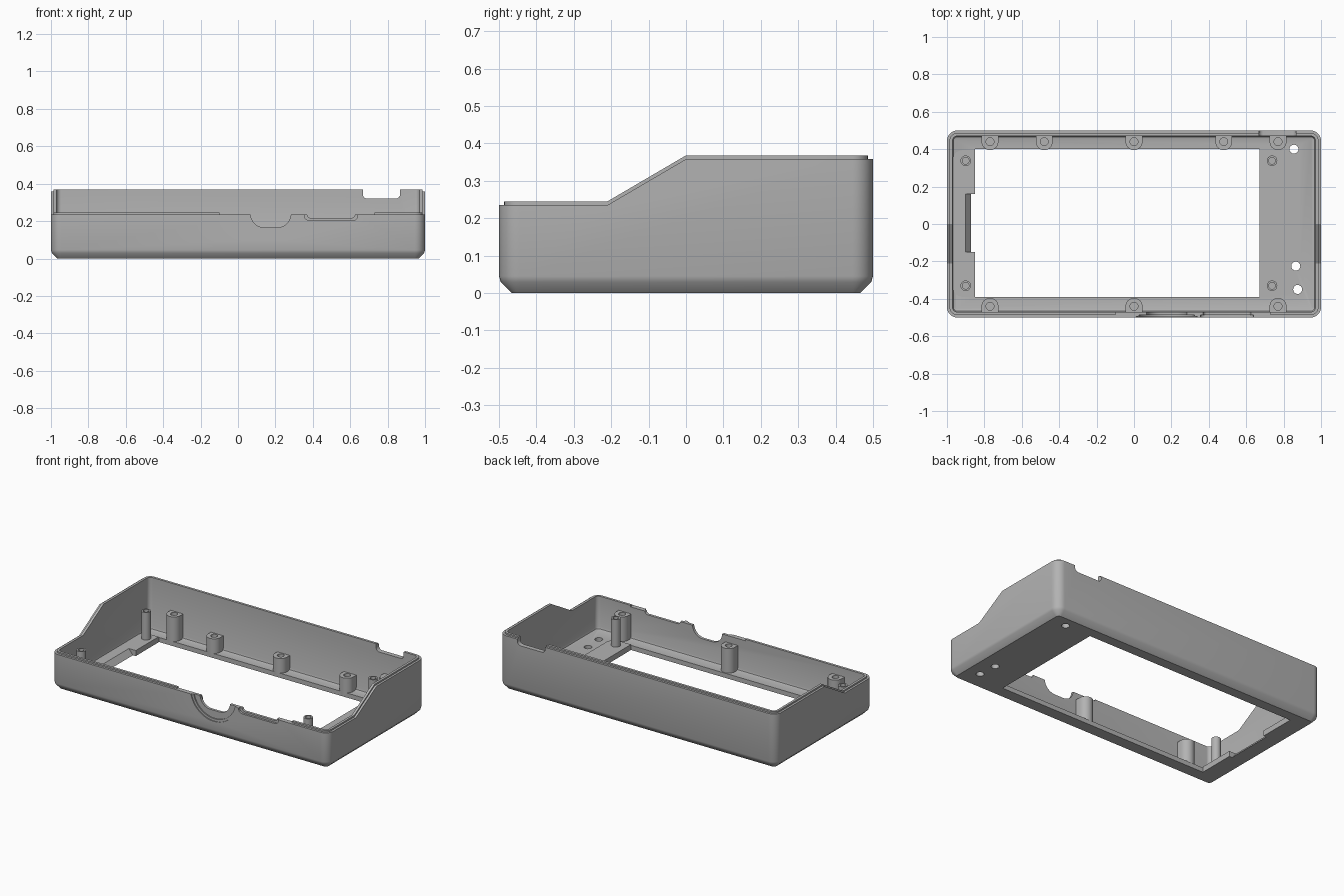
import bpy, bmesh, math

cube = bpy.data.objects.get("Cube")
if cube:
    bpy.data.objects.remove(cube, do_unlink=True)

grey = bpy.data.materials.new("plain grey")
grey.use_nodes = True
COLOUR = (0.45, 0.45, 0.45, 1)
grey.diffuse_color = COLOUR
grey.node_tree.nodes["Principled BSDF"].inputs["Base Color"].default_value = COLOUR


def loft(name, rings):
    """Closed solid through a stack of equal-length point rings."""
    bm = bmesh.new()
    rows = [[bm.verts.new(p) for p in ring] for ring in rings]
    n = len(rows[0])
    for low, high in zip(rows, rows[1:]):
        for i in range(n):
            j = (i + 1) % n
            bm.faces.new((low[i], low[j], high[j], high[i]))
    bm.faces.new(rows[0][::-1])
    bm.faces.new(rows[-1])
    bmesh.ops.recalc_face_normals(bm, faces=bm.faces)
    mesh = bpy.data.meshes.new(name)
    bm.to_mesh(mesh)
    bm.free()
    mesh.materials.append(grey)
    obj = bpy.data.objects.new(name, mesh)
    bpy.context.collection.objects.link(obj)
    return obj


def prism(name, pts, a, b, axis="z"):
    """Extrude a 2D outline from a to b along an axis."""
    place = {"x": lambda u, v, w: (w, u, v),
             "y": lambda u, v, w: (u, w, v),
             "z": lambda u, v, w: (u, v, w)}[axis]
    return loft(name, [[place(u, v, w) for u, v in pts] for w in (a, b)])


def rect(x0, x1, y0, y1):
    return [(x0, y0), (x1, y0), (x1, y1), (x0, y1)]


def arc(cx, cy, r, start, end, n):
    angles = [math.radians(start + (end - start) * i / n) for i in range(n + 1)]
    return [(cx + r * math.cos(t), cy + r * math.sin(t)) for t in angles]


def circle(cx, cy, r, n=24):
    return arc(cx, cy, r, 0, 360, n)[:-1]


def rounded(x0, x1, y0, y1, r, n=8):
    corners = ((x1 - r, y1 - r), (x0 + r, y1 - r), (x0 + r, y0 + r), (x1 - r, y0 + r))
    return [p for k, (x, y) in enumerate(corners)
            for p in arc(x, y, r, 90 * k, 90 * k + 90, n)]


def inset_ring(d, z):
    pts = rounded(-1 + d, 1 - d, -0.5 + d, 0.5 - d, 0.055 - d)
    return [(x, y, z) for x, y in pts]


def boolean(obj, tool, operation="DIFFERENCE"):
    mod = obj.modifiers.new("boolean", "BOOLEAN")
    mod.operation = operation
    mod.solver = "EXACT"
    mod.object = tool
    dg = bpy.context.evaluated_depsgraph_get()
    mesh = bpy.data.meshes.new_from_object(obj.evaluated_get(dg))
    obj.modifiers.clear()
    obj.data = mesh
    bpy.data.objects.remove(tool, do_unlink=True)


def top_cutter(rise):
    low, high = 0.235 + rise, 0.358 + rise
    side = [(-0.6, low), (-0.21, low), (0, high), (0.6, high), (0.6, 0.7), (-0.6, 0.7)]
    return prism("top_cutter", side, -1.2, 1.2, "x")


# Outer case with a chamfered base and a stepped rim
case = loft("case", [inset_ring(0.034, 0), inset_ring(0.005, 0.029),
                     inset_ring(0, 0.045), inset_ring(0, 0.5)])
boolean(case, top_cutter(0))

# Raised inner lip, left out along the front ports
lip = loft("lip", [inset_ring(0.014, 0.1), inset_ring(0.014, 0.5)])
boolean(lip, top_cutter(0.01))
boolean(lip, prism("lip_gap", rect(-0.1, 0.73, -0.6, -0.4), 0.225, 0.5))
boolean(case, lip, "UNION")

# Hollow inside and floor opening
boolean(case, loft("cavity", [inset_ring(0.045, 0.03), inset_ring(0.034, 0.034),
                              inset_ring(0.03, 0.046), inset_ring(0.03, 0.6)]))
boolean(case, prism("opening", rect(-0.85, 0.67, -0.39, 0.4), -0.1, 0.1))

# Round front port with stepped rim
for r, depth in ((0.168, 0.006), (0.153, 0.013)):
    boolean(case, prism("port_step", circle(0.175, 0.268, r, 48), -0.6, -0.5 + depth, "y"))
boolean(case, prism("port", rounded(0.067, 0.283, 0.165, 0.5, 0.075), -0.6, -0.44, "y"))

# Shallow front port
boolean(case, prism("slot_step", rounded(0.355, 0.64, 0.204, 0.5, 0.025), -0.6, -0.487, "y"))
boolean(case, prism("slot", rounded(0.37, 0.625, 0.216, 0.5, 0.02), -0.6, -0.44, "y"))

# Back cable notch
boolean(case, prism("back_notch", rounded(0.667, 0.867, 0.32, 0.6, 0.025), 0.44, 0.6, "y"))

# Floor holes
for x, y in ((0.855, 0.4), (0.865, -0.225), (0.875, -0.35)):
    boolean(case, prism("floor_hole", circle(x, y, 0.024), -0.1, 0.1))


def ramp():
    side = [(-0.9, 0.05), (-0.9, 0.036), (-0.862, -0.01), (-0.8, -0.01), (-0.8, 0.05)]
    return prism("ramp", side, -0.15, 0.16, "y")


# Side pads, the narrow one with a finger ramp
boolean(case, ramp())
left, right = -1, 1
pads = {"pad_narrow": [(-0.85, -0.39), (-0.85, 0.395)]
        + arc(-0.915, 0.34, 0.055, 90, 180, 6) + arc(-0.915, -0.335, 0.055, 180, 270, 6),
        "pad_wide": [(0.67, 0.395), (0.67, -0.39)]
        + arc(0.755, -0.335, 0.055, 270, 360, 6) + arc(0.755, 0.34, 0.055, 0, 90, 6)}
parts = [case]
for name, outline in pads.items():
    parts.append(prism(name, outline, 0.02, 0.036))
boolean(parts[1], ramp())

# Thin board posts with a hole in the top
for x in (-0.9, 0.738):
    for y in (-0.33, 0.338):
        post = prism("board_post", circle(x, y, 0.028), 0.02, 0.215)
        boolean(post, prism("post_hole", circle(x, y, 0.018), 0.14, 0.3))
        parts.append(post)


def boss(x, side, top):
    """Screw boss: round inner end, flat end run into the wall."""
    y = 0.44
    outline = arc(x, y, 0.045, 180, 360, 16) + [(x + 0.045, 0.48), (x - 0.045, 0.48)]
    obj = prism("screw_boss", [(u, v * side) for u, v in outline], 0.015, top)
    boolean(obj, prism("screw_hole", circle(x, y * side, 0.021), 0.06, 0.4))
    parts.append(obj)


for x in (-0.77, 0, 0.77):
    boss(x, -1, 0.19)
for x in (-0.77, -0.48, 0, 0.48, 0.77):
    boss(x, 1, 0.19 if abs(x) > 0.6 else 0.125)

# Smooth the rounded walls, keep the edges sharp
bpy.ops.object.select_all(action="DESELECT")
for part in parts:
    part.select_set(True)
bpy.context.view_layer.objects.active = case
bpy.ops.object.shade_smooth_by_angle(angle=math.radians(30))
